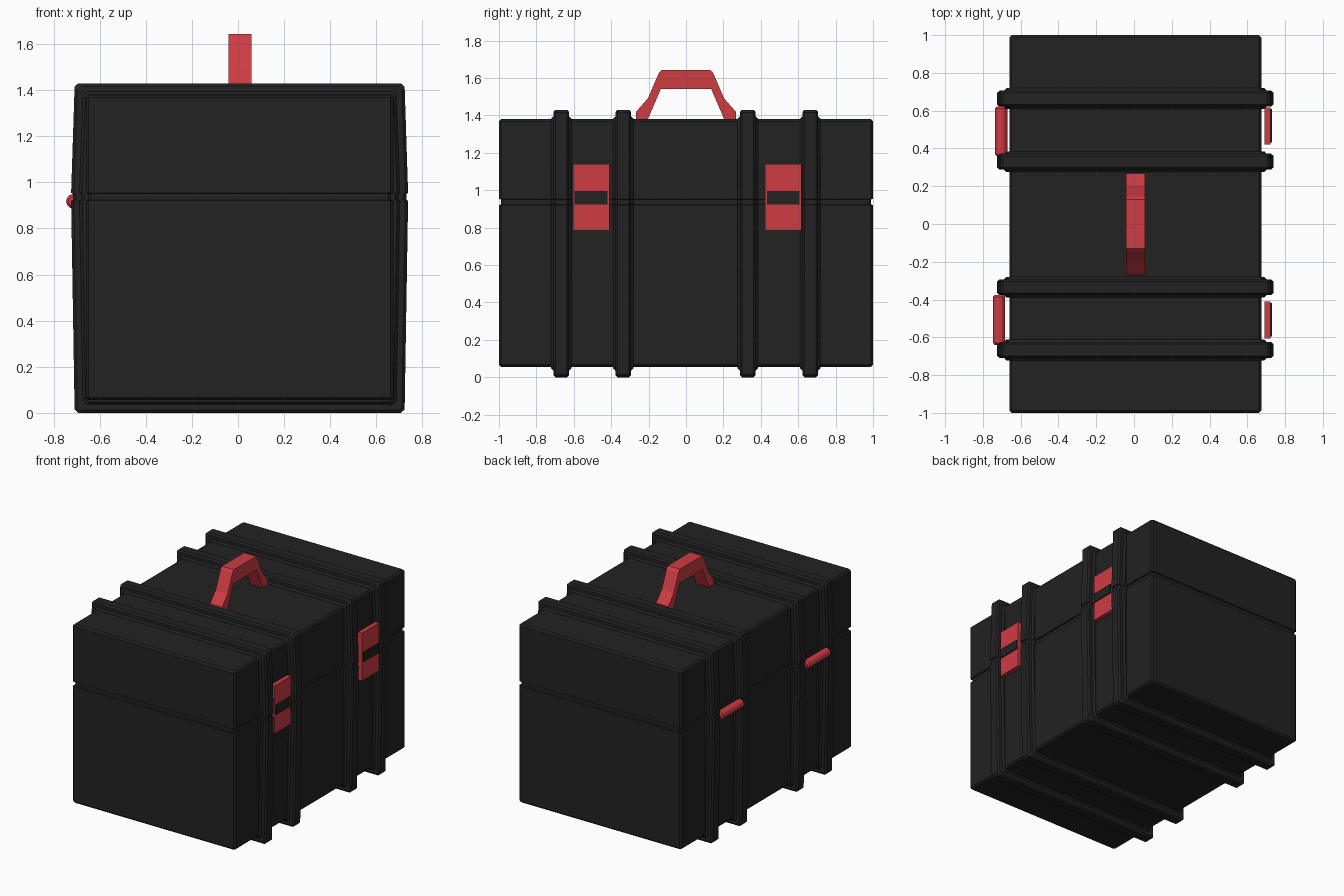
import bpy, bmesh, math

if "Cube" in bpy.data.objects:
    bpy.data.objects.remove(bpy.data.objects["Cube"])

CX = 0.007  # case centre line in x


def material(name, rgb):
    m = bpy.data.materials.new(name)
    m.diffuse_color = (*rgb, 1)
    m.use_nodes = True
    m.node_tree.nodes["Principled BSDF"].inputs["Base Color"].default_value = m.diffuse_color
    return m


BLACK = material("black plastic", (0.016, 0.016, 0.016))
RED = material("red plastic", (0.62, 0.045, 0.055))


def loft(name, rings, mat, cap=True):
    """Skin a list of equally long closed rings of 3D points."""
    bm = bmesh.new()
    rows = [[bm.verts.new(p) for p in ring] for ring in rings]
    n = len(rings[0])
    for a, b in zip(rows, rows[1:]):
        for i in range(n):
            j = (i + 1) % n
            bm.faces.new((a[i], a[j], b[j], b[i]))
    if cap:
        bm.faces.new(rows[0])
        bm.faces.new(rows[-1])
    bmesh.ops.recalc_face_normals(bm, faces=bm.faces)
    me = bpy.data.meshes.new(name)
    bm.to_mesh(me)
    bm.free()
    me.materials.append(mat)
    ob = bpy.data.objects.new(name, me)
    bpy.context.collection.objects.link(ob)
    return ob


def box(name, lo, hi, mat):
    rings = [[(x, lo[1], lo[2]), (x, hi[1], lo[2]), (x, hi[1], hi[2]), (x, lo[1], hi[2])]
             for x in (lo[0], hi[0])]
    return loft(name, rings, mat)


# Case body: chamfered rectangle with a groove where the lid meets the base
def case_ring(d, z, c=0.012):
    hx, hy = 0.667 - d, 1.0 - d
    q = [(hx, hy - c), (hx - c, hy)]
    pts = q + [(-x, y) for x, y in reversed(q)]
    pts += [(-x, -y) for x, y in q] + [(x, -y) for x, y in reversed(q)]
    return [(CX + x, y, z) for x, y in pts]


case_levels = [(0.012, 0.055), (0, 0.067), (0, 0.921), (0.01, 0.924),
               (0.01, 0.951), (0, 0.954), (0, 1.368), (0.012, 1.38)]
loft("case_body", [case_ring(d, z) for d, z in case_levels], BLACK)


# Ribs: bands around the case, widest at the lid seam
def rib_ring(d, y):
    side = [(0.700 - d, d), (0.716 - d, 0.015 + d), (0.731 - d, 0.921),
            (0.723 - d, 0.924), (0.723 - d, 0.951), (0.731 - d, 0.954),
            (0.716 - d, 1.415 - d), (0.700 - d, 1.43 - d)]
    pts = side + [(-x, z) for x, z in reversed(side)]
    return [(CX + x, y, z) for x, z in pts]


rib_half = [(0.072, 0.055), (0.048, 0.055), (0.036, 0.042), (0.012, 0.042), (0, 0.031)]
for i, y0 in enumerate((-0.667, -0.335, 0.33, 0.664)):
    section = [(d, -w) for d, w in rib_half] + list(reversed(rib_half))
    loft(f"rib_{i + 1}", [rib_ring(d, y0 + w) for d, w in section], BLACK, cap=False)

# Latches on the right side, each with a dark raised plate
for i, y0 in enumerate((-0.507, 0.52)):
    box(f"latch_{i + 1}", (0.69, y0 - 0.098, 0.785), (0.723, y0 + 0.098, 1.14), RED)
    box(f"latch_plate_{i + 1}", (0.722, y0 - 0.088, 0.925), (0.731, y0 + 0.088, 0.995), BLACK)

# Hinge barrels on the left side
for i, (x0, y0) in enumerate(((-0.714, -0.508), (-0.703, 0.49))):
    rings = []
    for r, dy in ((0.022, -0.133), (0.032, -0.122), (0.032, 0.122), (0.022, 0.133)):
        rings.append([(x0 + r * math.cos(k * math.tau / 12), y0 + dy,
                       0.918 + r * math.sin(k * math.tau / 12)) for k in range(12)])
    loft(f"hinge_{i + 1}", rings, RED)

# Carry handle: arched profile given thickness in x
half = [(0.135, 1.54), (0.205, 1.378), (0.268, 1.378), (0.268, 1.418),
        (0.203, 1.492), (0.146, 1.625), (0.131, 1.643)]
profile = half + [(-y, z) for y, z in reversed(half)]
loft("carry_handle", [[(x, y, z) for y, z in profile] for x in (-0.042, 0.058)], RED)
